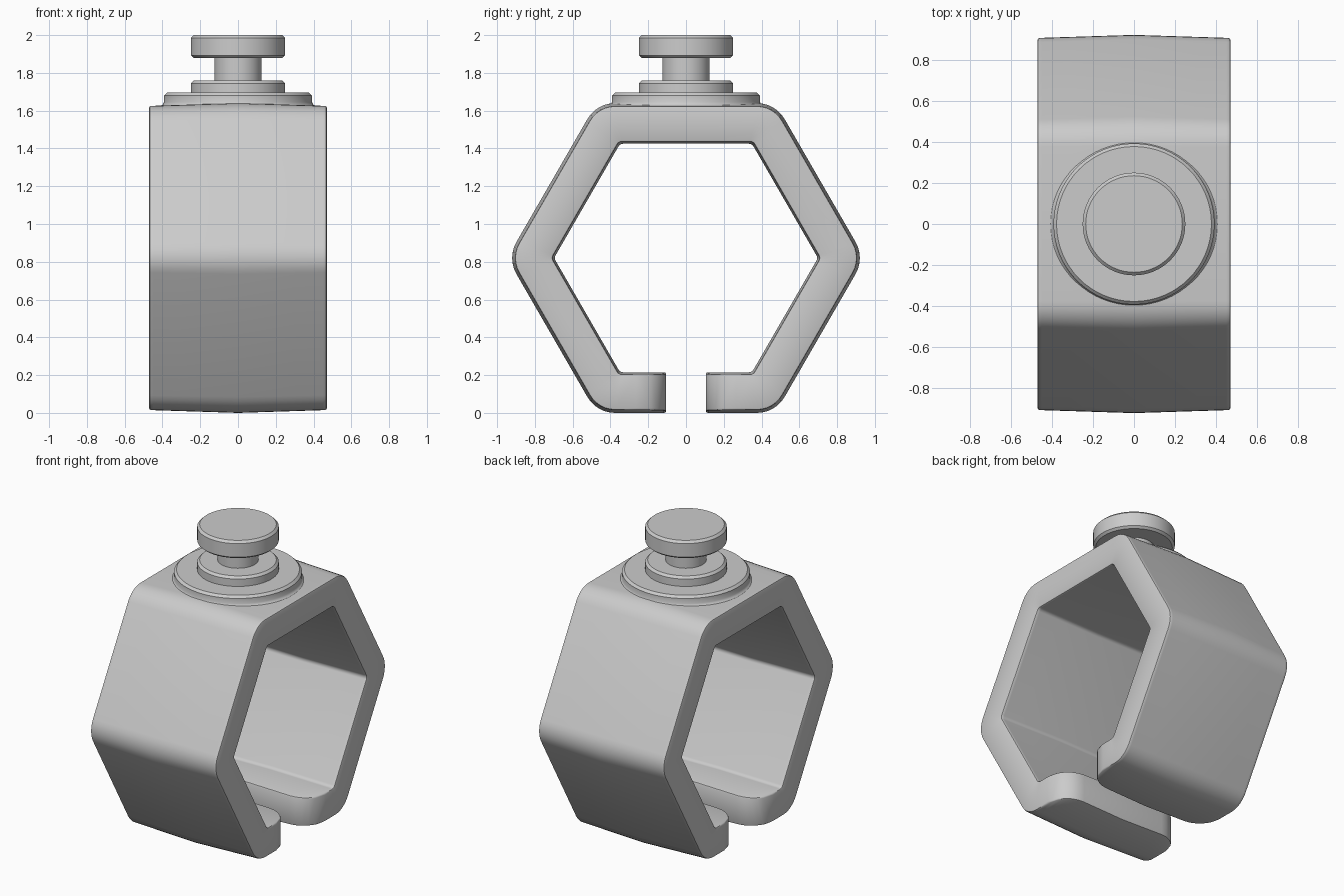
import bpy, bmesh
from math import sin, cos, radians, pi, sqrt
from mathutils import Vector

cube = bpy.data.objects.get("Cube")
if cube:
    bpy.data.objects.remove(cube)

grey = bpy.data.materials.new("plain grey")
grey.use_nodes = True
colour = (0.6, 0.6, 0.6, 1)
grey.diffuse_color = colour
grey.node_tree.nodes["Principled BSDF"].inputs["Base Color"].default_value = colour

HALF_W, CENTRE_Z, GAP, TIP_R = 0.47, 0.82, 0.105, 0.16


def finish(name, bm, bevel=0):
    bmesh.ops.recalc_face_normals(bm, faces=bm.faces)
    mesh = bpy.data.meshes.new(name)
    bm.to_mesh(mesh)
    bm.free()
    mesh.materials.append(grey)
    ob = bpy.data.objects.new(name, mesh)
    bpy.context.collection.objects.link(ob)
    bpy.ops.object.select_all(action='DESELECT')
    ob.select_set(True)
    bpy.context.view_layer.objects.active = ob
    if bevel:
        mod = ob.modifiers.new("soft edges", 'BEVEL')
        mod.width, mod.segments = bevel, 2
        mod.limit_method, mod.angle_limit = 'ANGLE', radians(45)
        mod.use_clamp_overlap = False
        bpy.ops.object.modifier_apply(modifier=mod.name)
    bpy.ops.object.shade_smooth_by_angle(angle=radians(38))
    return ob


def hex_path(apothem, radius, tip, segs=6):
    """Open hexagon with rounded corners, from the right tip round to the left tip."""
    pts = [(tip, -apothem)]
    for corner in range(-60, 241, 60):
        c = (apothem - radius) / cos(pi / 6)
        a = radians(corner)
        for i in range(segs + 1):
            b = radians(corner - 30 + 60 * i / segs)
            pts.append((c * cos(a) + radius * cos(b), c * sin(a) + radius * sin(b)))
    pts.append((-tip, -apothem))
    return pts


# Hexagonal open band: crowned across its width, with rounded tongue ends
right = [0] + [HALF_W - TIP_R + TIP_R * sin(radians(a)) for a in (0, 15, 30, 45, 60, 90)]
stations = [-x for x in reversed(right[1:])] + right
bm = bmesh.new()
loops = []
for x in stations:
    t = abs(x) / HALF_W
    over = max(0, abs(x) - (HALF_W - TIP_R))
    tip = GAP + TIP_R - sqrt(max(0, TIP_R ** 2 - over ** 2))
    outer = hex_path(0.82 - 0.015 * t, 0.17 - 0.015 * t, tip)
    inner = hex_path(0.605 + 0.01 * t, 0.03, tip)
    loops.append([[bm.verts.new((x, y, z + CENTRE_Z)) for y, z in path]
                  for path in (outer, inner)])
for (o1, i1), (o2, i2) in zip(loops, loops[1:]):
    for p, q in ((o1, o2), (i1, i2)):
        for k in range(len(p) - 1):
            bm.faces.new((p[k], p[k + 1], q[k + 1], q[k]))
    for k in (0, -1):
        bm.faces.new((o1[k], o2[k], i2[k], i1[k]))
for o, i in (loops[0], loops[-1]):
    for k in range(len(o) - 1):
        bm.faces.new((o[k], o[k + 1], i[k + 1], i[k]))
finish("hexagonal_band", bm, 0.01)


def lathe(name, profile, steps=64):
    bm = bmesh.new()
    verts = [bm.verts.new((r, 0, z)) for r, z in profile]
    edges = [bm.edges.new(pair) for pair in zip(verts, verts[1:])]
    bmesh.ops.spin(bm, geom=verts + edges, cent=(0, 0, 0), axis=(0, 0, 1),
                   angle=2 * pi, steps=steps, use_duplicate=False)
    bmesh.ops.remove_doubles(bm, verts=bm.verts, dist=1e-4)
    return finish(name, bm)


# Stepped base with a small flare where it meets the band
lathe("base_disc", [(0, 1.6), (0.41, 1.6), (0.41, 1.625), (0.398, 1.632), (0.392, 1.645),
                    (0.392, 1.68), (0.377, 1.695), (0, 1.695)])
lathe("upper_step", [(0, 1.68), (0.25, 1.68), (0.25, 1.745), (0.235, 1.76), (0, 1.76)])

# Neck and round button
lathe("neck", [(0, 1.75), (0.125, 1.75), (0.125, 1.89), (0, 1.89)])
lathe("button", [(0, 1.88), (0.235, 1.88), (0.25, 1.893), (0.25, 1.985),
                 (0.235, 2.0), (0, 2.0)])
